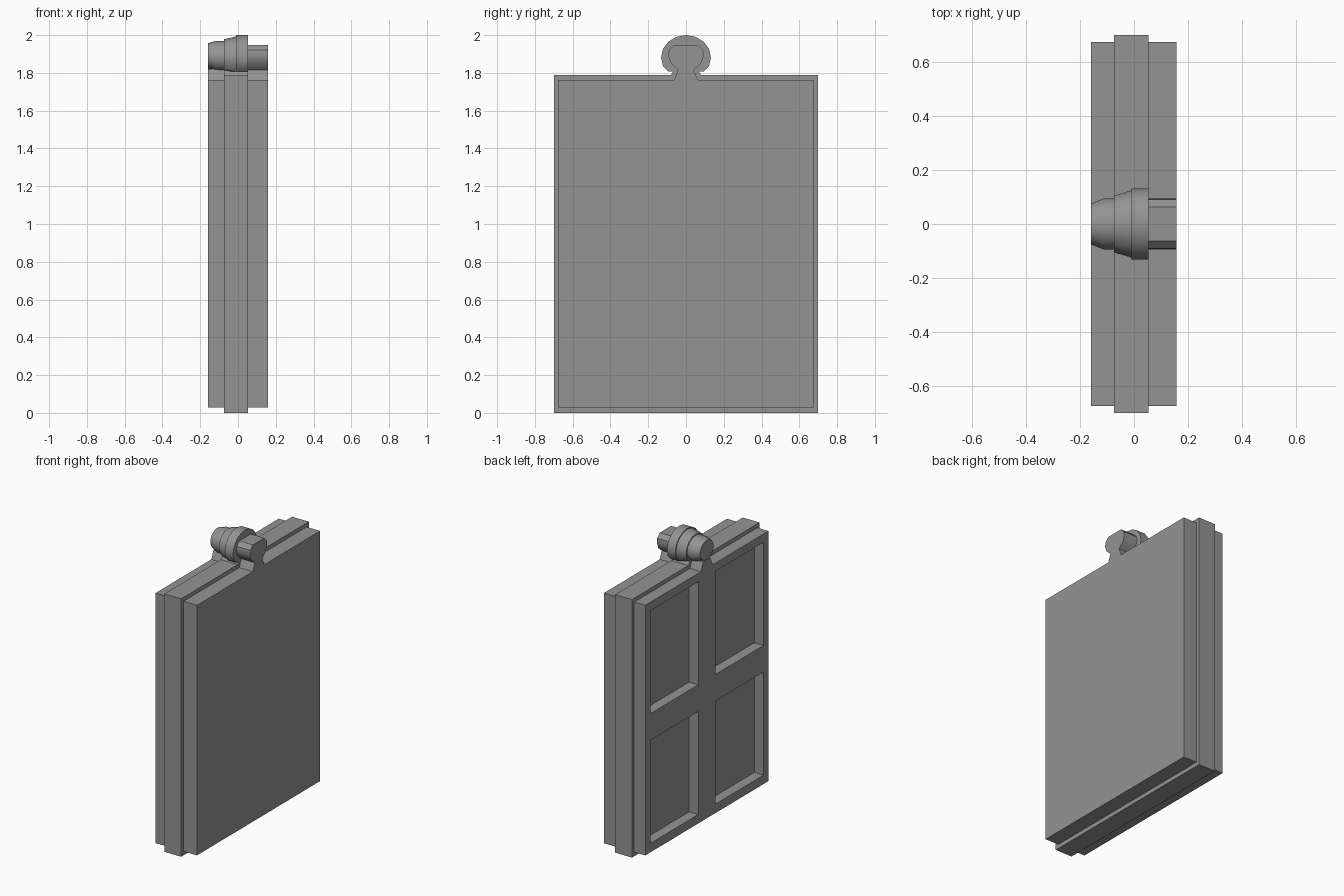
import bpy, bmesh, math
from mathutils import Vector

if "Cube" in bpy.data.objects:
    bpy.data.objects.remove(bpy.data.objects["Cube"])

# Dark grey shared by all parts
GREY = bpy.data.materials.new("dark_grey")
GREY.diffuse_color = (0.295, 0.295, 0.295, 1)
GREY.use_nodes = True
GREY.node_tree.nodes["Principled BSDF"].inputs["Base Color"].default_value = GREY.diffuse_color


def finish(bm, name, smooth=False):
    bmesh.ops.remove_doubles(bm, verts=bm.verts, dist=1e-5)
    bmesh.ops.recalc_face_normals(bm, faces=bm.faces)
    mesh = bpy.data.meshes.new(name)
    bm.to_mesh(mesh)
    bm.free()
    mesh.materials.append(GREY)
    obj = bpy.data.objects.new(name, mesh)
    bpy.context.collection.objects.link(obj)
    if smooth:
        bpy.ops.object.select_all(action='DESELECT')
        obj.select_set(True)
        bpy.context.view_layer.objects.active = obj
        bpy.ops.object.shade_smooth_by_angle(angle=math.radians(35))
    return obj


def loft(name, sections, smooth=False):
    """Join (x, [(y, z), ...]) sections along x and cap both ends."""
    bm = bmesh.new()
    rings = [[bm.verts.new((x, y, z)) for y, z in pts] for x, pts in sections]
    for a, b in zip(rings, rings[1:]):
        n = len(a)
        for i in range(n):
            j = (i + 1) % n
            bm.faces.new((a[i], a[j], b[j], b[i]))
    bm.faces.new(rings[0])
    bm.faces.new(rings[-1][::-1])
    return finish(bm, name, smooth)


def mirrored(half):
    return half + [(-y, z) for y, z in reversed(half)]


def box_bm(lo, hi):
    bm = bmesh.new()
    bmesh.ops.create_cube(bm, size=1)
    lo, hi = Vector(lo), Vector(hi)
    for v in bm.verts:
        v.co = Vector(lo[i] + (v.co[i] + 0.5) * (hi[i] - lo[i]) for i in range(3))
    return bm


X0, X1, X2, X3 = -0.16, -0.075, 0.054, 0.158

# Middle and plain side slabs
finish(box_bm((X1, -0.70, 0), (X2, 0.70, 1.79)), "middle_slab")
finish(box_bm((X2, -0.675, 0.028), (X3, 0.675, 1.763)), "plain_slab")

# Slab with four sunken panels on its outer face
bm = box_bm((X0, -0.675, 0.028), (X1, 0.675, 1.763))
y_cuts = (-0.62, -0.093, 0.093, 0.62)
z_cuts = (0.09, 0.805, 0.99, 1.705)
cuts = [((0, y, 0), (0, 1, 0)) for y in y_cuts] + [((0, 0, z), (0, 0, 1)) for z in z_cuts]
for co, no in cuts:
    geom = bm.verts[:] + bm.edges[:] + bm.faces[:]
    bmesh.ops.bisect_plane(bm, geom=geom, plane_co=co, plane_no=no)


def is_panel(face):
    c = face.calc_center_median()
    return (abs(c.x - X0) < 1e-4 and 0.093 < abs(c.y) < 0.62
            and (0.09 < c.z < 0.805 or 0.99 < c.z < 1.705))


# Sink each panel, keeping straight walls
for face in [f for f in bm.faces if is_panel(f)]:
    new = bmesh.ops.extrude_discrete_faces(bm, faces=[face])["faces"][0]
    bmesh.ops.translate(bm, verts=new.verts[:], vec=(0.07, 0, 0))
bmesh.ops.dissolve_limit(bm, angle_limit=0.01, verts=bm.verts[:], edges=bm.edges[:])
finish(bm, "panelled_slab")

# Flared necks under the knob
for name, xa, xb, base, top, z0, z1 in (
        ("panelled_neck", X0, X1, 0.065, 0.04, 1.758, 1.82),
        ("middle_neck", X1, X2, 0.083, 0.063, 1.785, 1.815),
        ("plain_neck", X2, X3, 0.065, 0.04, 1.758, 1.82)):
    pts = mirrored([(top, z1), (base, z0)])
    loft(name, [(xa, pts), (xb, pts)])


def ring(r, top, bottom, sides=16):
    """Rounded section with a given top and a flattened bottom."""
    rz = r * 0.9
    pts = []
    for i in range(sides):
        a = 2 * math.pi * i / sides
        pts.append((r * math.sin(a), max(top - rz + rz * math.cos(a), bottom)))
    return pts


# Stepped round knob
loft("knob_tip", [(X0, ring(0.075, 1.957, 1.822)),
                  (-0.115, ring(0.094, 1.97, 1.815)),
                  (X1, ring(0.095, 1.97, 1.812))], True)
loft("knob_cone", [(X1, ring(0.105, 1.978, 1.808)),
                   (-0.01, ring(0.124, 1.993, 1.808))], True)
loft("knob_collar", [(-0.01, ring(0.132, 2.0, 1.808)),
                     (X2, ring(0.132, 2.0, 1.808))], True)

# Faceted stub on the plain side
stub = mirrored([(0.063, 1.948), (0.09, 1.92), (0.094, 1.893), (0.08, 1.85), (0.04, 1.815)])
loft("knob_stub", [(X2, stub), (X3, stub)], True)
